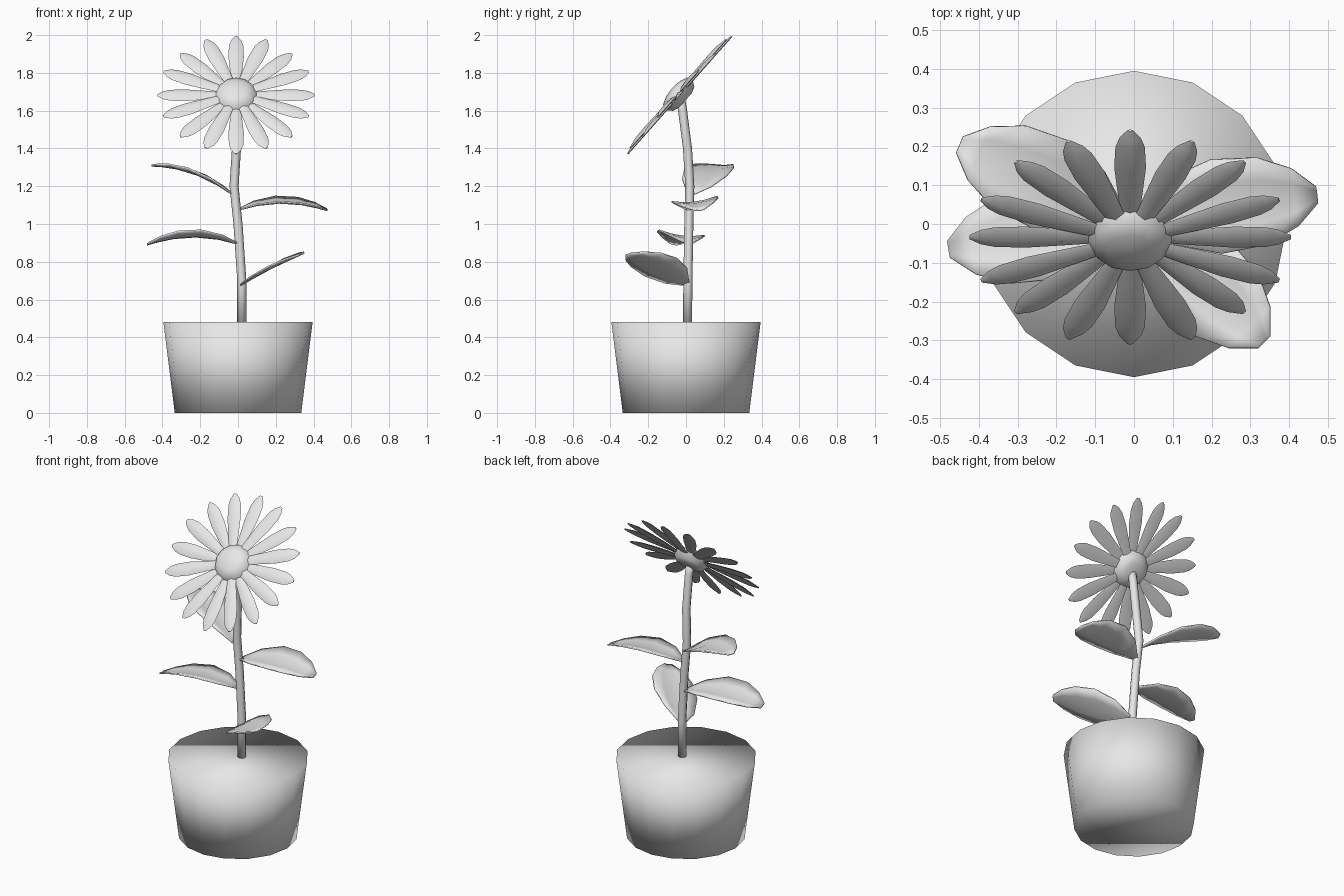
import bpy, bmesh, math
from mathutils import Vector, Matrix

if "Cube" in bpy.data.objects:
    bpy.data.objects.remove(bpy.data.objects["Cube"])

grey = bpy.data.materials.new("plain_grey")
grey.diffuse_color = (0.8, 0.8, 0.8, 1)
grey.use_nodes = True
grey.node_tree.nodes["Principled BSDF"].inputs["Base Color"].default_value = grey.diffuse_color


def finish(name, bm, smooth_angle=None):
    """Turn a bmesh into a smooth shaded object."""
    bmesh.ops.recalc_face_normals(bm, faces=bm.faces[:])
    mesh = bpy.data.meshes.new(name)
    bm.to_mesh(mesh)
    bm.free()
    mesh.materials.append(grey)
    obj = bpy.data.objects.new(name, mesh)
    bpy.context.collection.objects.link(obj)
    for p in mesh.polygons:
        p.use_smooth = True
    if smooth_angle:
        mesh.set_sharp_from_angle(angle=math.radians(smooth_angle))
    return obj


def loft(bm, rings):
    """Join closed rings of points with quads and cap both ends."""
    loops = [[bm.verts.new(p) for p in ring] for ring in rings]
    n = len(loops[0])
    for a, b in zip(loops, loops[1:]):
        for i in range(n):
            j = (i + 1) % n
            bm.faces.new((a[i], a[j], b[j], b[i]))
    bm.faces.new(loops[0][::-1])
    bm.faces.new(loops[-1])


def circle(x, y, z, r, n):
    return [Vector((x + r * math.sin(2 * math.pi * i / n),
                    y + r * math.cos(2 * math.pi * i / n), z)) for i in range(n)]


# Tapered pot with a closed top
bm = bmesh.new()
loft(bm, [circle(0, 0, 0, 0.335, 16), circle(0, 0, 0.48, 0.395, 16)])
finish("pot", bm)

# Gently bending stem
path = [(0.02, 0.008, 0.47), (0.02, 0.01, 0.7), (0.0, 0.015, 1.0),
        (-0.021, 0.02, 1.2), (-0.008, 0.008, 1.4),
        (-0.008, -0.018, 1.6), (-0.01, -0.03, 1.67)]
bm = bmesh.new()
loft(bm, [circle(x, y, z, 0.024, 8) for x, y, z in path])
finish("stem", bm)

# Flower head frame, tilted up and forward
head = Matrix.Translation((-0.01, -0.042, 1.689)) @ Matrix.Rotation(math.radians(48.5), 4, 'X')

# Domed centre with a shallow cup behind it
bm = bmesh.new()
profile = [(0.05, -0.052), (0.085, -0.04), (0.11, -0.004), (0.095, 0.022),
           (0.06, 0.036), (0.02, 0.043)]
loft(bm, [circle(0, 0, h, r, 12) for r, h in profile])
bm.transform(head)
finish("flower_centre", bm, 50)

# Ring of sixteen ridged petals: radius, half width, ridge height
sections = [(0.07, 0.022, 0.008), (0.17, 0.032, 0.014), (0.27, 0.041, 0.016),
            (0.35, 0.038, 0.014), (0.385, 0.028, 0.008), (0.415, 0.008, 0.002)]
for k in range(16):
    bm = bmesh.new()
    lift = 0.005 if k % 2 else -0.005
    loft(bm, [[Vector((-w, r, lift - 0.006)), Vector((0, r, lift + h - 0.004)),
               Vector((w, r, lift - 0.006)), Vector((0, r, lift - 0.01))]
              for r, w, h in sections])
    bm.transform(head @ Matrix.Rotation(k * math.pi / 8, 4, 'Z'))
    finish("petal_%02d" % (k + 1), bm, 60)


def leaf(name, base, tip, z0, slope, bend, tilt):
    """Broad cupped leaf whose height follows an arch running outward in x."""
    base, tip = Vector(base), Vector(tip)
    axis = tip - base
    side = Vector((-axis.y, axis.x)).normalized()
    rows = [(0, 0.012), (0.2, 0.085), (0.45, 0.122), (0.7, 0.113),
            (0.88, 0.075), (1, 0.022)]
    bm = bmesh.new()
    grid = []
    for t, half in rows:
        row = []
        for u in (-1, -0.5, 0, 0.5, 1):
            p = base + axis * t + side * (u * half)
            s = (p.x - base.x) * (1 if axis.x > 0 else -1)
            z = z0 + slope * s + bend * s * s + tilt * (p.y - base.y)
            z += 0.018 * (u * u - 0.5) * half / 0.122
            row.append(bm.verts.new((p.x, p.y, z)))
        grid.append(row)
    for a, b in zip(grid, grid[1:]):
        for i in range(4):
            bm.faces.new((a[i], b[i], b[i + 1], a[i + 1]))
    obj = finish(name, bm, 50)
    thick = obj.modifiers.new("thickness", 'SOLIDIFY')
    thick.thickness = 0.008
    thick.offset = 0


# Four leaves spaced around the stem
leaf("upper_left_leaf", (-0.025, 0.02), (-0.45, 0.205), 1.155, 0.788, -1.0, 0.0)
leaf("upper_right_leaf", (0.0, 0.02), (0.472, 0.075), 1.075, 0.4, -0.88, 0.12)
leaf("lower_left_leaf", (0.0, 0.015), (-0.478, -0.065), 0.895, 0.398, -0.88, -0.12)
leaf("lower_right_leaf", (0.02, 0.01), (0.335, -0.305), 0.68, 0.7, -0.6, 0.0)
